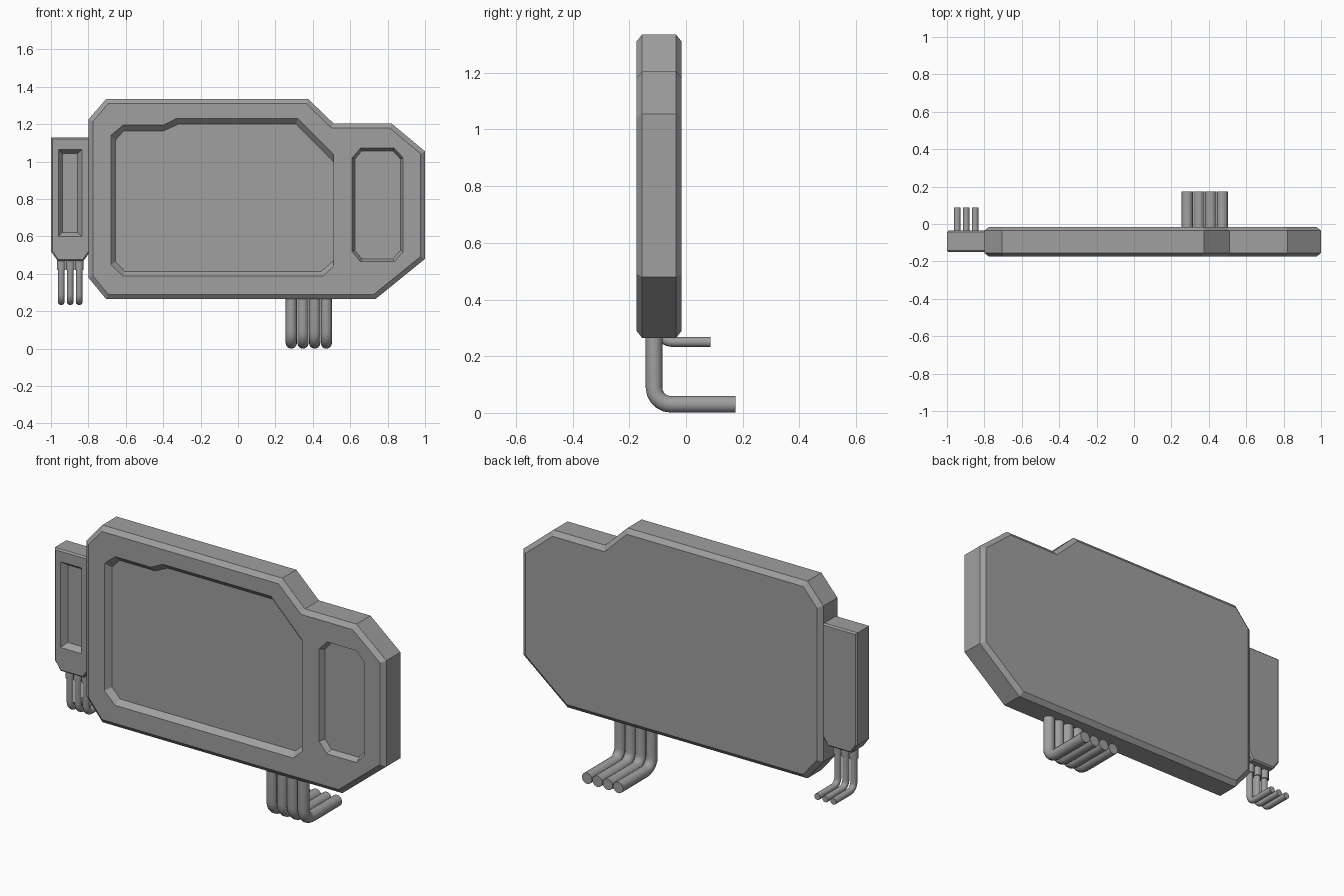
import bpy, bmesh
from math import sin, cos, pi
from mathutils import Vector
from mathutils.geometry import intersect_line_line_2d

cube = bpy.data.objects.get("Cube")
if cube:
    bpy.data.objects.remove(cube, do_unlink=True)

GREY = (0.35, 0.35, 0.35, 1.0)
grey = bpy.data.materials.new("plain grey")
grey.use_nodes = True
grey.diffuse_color = GREY
grey.node_tree.nodes["Principled BSDF"].inputs["Base Color"].default_value = GREY


def finish(bm, name):
    bmesh.ops.recalc_face_normals(bm, faces=bm.faces[:])
    mesh = bpy.data.meshes.new(name)
    bm.to_mesh(mesh)
    bm.free()
    mesh.materials.append(grey)
    obj = bpy.data.objects.new(name, mesh)
    bpy.context.scene.collection.objects.link(obj)
    return obj


def inset(outline, amount):
    """Move every edge of a clockwise (x, z) outline inward."""
    pts = [Vector(p) for p in outline]
    result = []
    for i, p in enumerate(pts):
        a = (p - pts[i - 1]).normalized()
        b = (pts[(i + 1) % len(pts)] - p).normalized()
        na, nb = Vector((a.y, -a.x)), Vector((b.y, -b.x))
        result.append(p + (na + nb) * amount / (1 + na.dot(nb)))
    return result


def ring(bm, outline, y):
    return [bm.verts.new((p[0], y, p[1])) for p in outline]


def bridge(bm, a, b):
    n = len(a)
    for i in range(n):
        j = (i + 1) % n
        bm.faces.new((a[i], a[j], b[j], b[i]))


def loop_edges(bm, loop):
    return [bm.edges.get((v, loop[i - 1])) for i, v in enumerate(loop)]


def plate(name, outline, front, back, bevel, depth, recesses):
    """Chamfered slab whose front holds sloped recesses (rim, floor, floor depth)."""
    bm = bmesh.new()
    small = inset(outline, bevel)
    rings = [ring(bm, small, back), ring(bm, outline, back - depth),
             ring(bm, outline, front + depth), ring(bm, small, front)]
    bm.faces.new(rings[0])
    for a, b in zip(rings, rings[1:]):
        bridge(bm, a, b)
    edges = loop_edges(bm, rings[-1])
    for rim, floor, deep in recesses:
        top, low = ring(bm, rim, front), ring(bm, floor, front + deep)
        bridge(bm, top, low)
        bm.faces.new(low)
        edges += loop_edges(bm, top)
    bmesh.ops.triangle_fill(bm, edges=edges, use_beauty=True, normal=(0, -1, 0))
    return finish(bm, name)


def pipe(name, x, y, top, low, end, radius, bend, sides=14, steps=5):
    """Round pipe that drops from the top, then turns to the back."""
    path = [(y, top, 0.0)]
    for i in range(steps + 1):
        a = i / steps * pi / 2
        path.append((y + bend * (1 - cos(a)), low + bend * (1 - sin(a)), a))
    path.append((end, low, pi / 2))
    bm = bmesh.new()
    rings = []
    for py, pz, a in path:
        rings.append([bm.verts.new((x + radius * cos(t),
                                    py + radius * sin(t) * cos(a),
                                    pz + radius * sin(t) * sin(a)))
                      for t in (2 * pi * k / sides for k in range(sides))])
    for a, b in zip(rings, rings[1:]):
        bridge(bm, a, b)
    bm.faces.new(rings[0])
    bm.faces.new(rings[-1])
    smooth(finish(bm, name))


def collar(name, x, y, top, bottom, radius):
    bpy.ops.mesh.primitive_cylinder_add(vertices=14, radius=radius, depth=top - bottom,
                                        location=(x, y, (top + bottom) / 2))
    obj = bpy.context.object
    obj.name = name
    obj.data.materials.append(grey)
    smooth(obj)


def smooth(obj):
    bpy.ops.object.select_all(action="DESELECT")
    obj.select_set(True)
    bpy.context.view_layer.objects.active = obj
    bpy.ops.object.shade_smooth_by_angle(angle=0.7)


# Main panel with a large screen recess and a narrow recess on its left
body = [(-0.8, 1.225), (-0.705, 1.335), (0.375, 1.335), (0.51, 1.205), (0.82, 1.205),
        (1.0, 1.055), (1.0, 0.48), (0.735, 0.265), (-0.705, 0.265), (-0.8, 0.38)]
screen_rim = [(-0.68, 1.14), (-0.615, 1.195), (-0.4, 1.195), (-0.33, 1.23), (0.32, 1.23),
              (0.51, 1.04), (0.51, 0.44), (0.455, 0.388), (-0.615, 0.388), (-0.68, 0.45)]
screen_floor = [(-0.655, 1.115), (-0.61, 1.165), (-0.395, 1.165), (-0.32, 1.2), (0.31, 1.2),
                (0.51, 1.0), (0.51, 0.47), (0.445, 0.413), (-0.605, 0.413), (-0.655, 0.465)]
slot_rim = [(0.61, 1.02), (0.655, 1.072), (0.835, 1.072), (0.883, 1.02),
            (0.883, 0.52), (0.835, 0.465), (0.655, 0.465), (0.61, 0.52)]
plate("main_panel", body, -0.175, -0.015, 0.025, 0.02,
      [(screen_rim, screen_floor, 0.03), (slot_rim, inset(slot_rim, 0.015), 0.03)])

# Side module on the right of the panel
module = [(-1.0, 1.13), (-0.79, 1.13), (-0.79, 0.52), (-0.825, 0.47), (-0.965, 0.47), (-1.0, 0.52)]
window = [(-0.96, 1.065), (-0.835, 1.065), (-0.835, 0.6), (-0.96, 0.6)]
plate("side_module", module, -0.15, -0.035, 0.008, 0.008, [(window, inset(window, 0.022), 0.03)])

# Four thick pipes under the panel
for i in range(4):
    pipe(f"panel_pipe_{i + 1}", 0.285 + 0.0625 * i, -0.113, 0.28, 0.03, 0.175, 0.03, 0.06)

# Three thin pipes with collars under the side module
for i in range(3):
    x = -0.945 + 0.048 * i
    pipe(f"module_pipe_{i + 1}", x, -0.09, 0.48, 0.25, 0.087, 0.0175, 0.04)
    collar(f"module_collar_{i + 1}", x, -0.09, 0.48, 0.42, 0.023)
